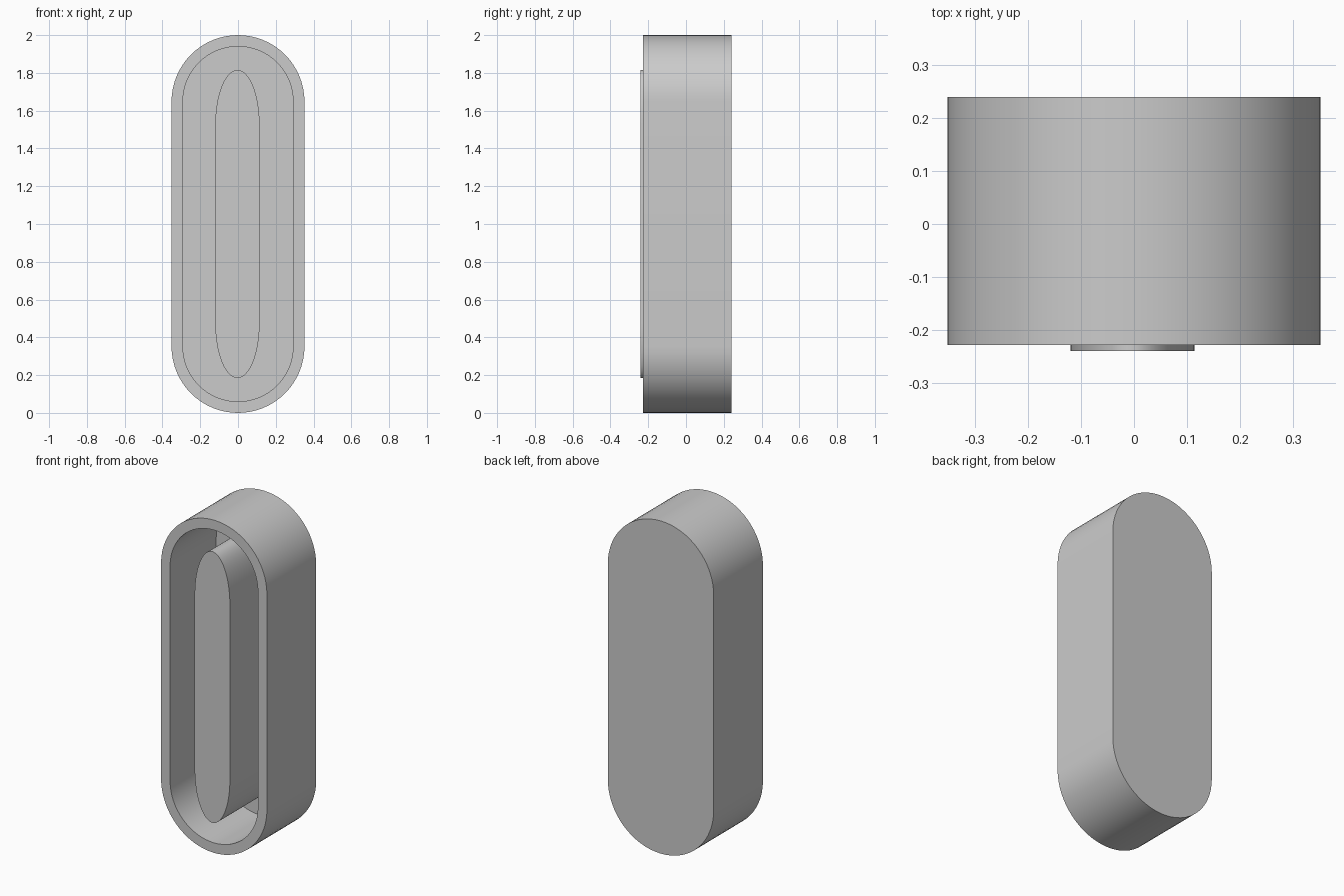
import bpy
import bmesh
from math import cos, sin, pi

SEGMENTS = 32  # steps in each rounded end

if "Cube" in bpy.data.objects:
    bpy.data.objects.remove(bpy.data.objects["Cube"], do_unlink=True)

grey = bpy.data.materials.new("plain grey")
grey.use_nodes = True
grey.diffuse_color = (0.6, 0.6, 0.6, 1)
grey.node_tree.nodes["Principled BSDF"].inputs["Base Color"].default_value = (0.6, 0.6, 0.6, 1)


def capsule(half_width, half_height, cap_height):
    """Upright slot outline with round or elliptical ends, centred on z = 1."""
    points = []
    for side in (1, -1):
        for i in range(SEGMENTS + 1):
            a = pi * i / SEGMENTS
            x = half_width * cos(a)
            z = half_height - cap_height + cap_height * sin(a)
            points.append((side * x, 1 + side * z))
    return points


def loft(name, sections, x_shift=0):
    """Join matching outlines placed along y, closing the first and last."""
    bm = bmesh.new()
    rings = [[bm.verts.new((x + x_shift, y, z)) for x, z in outline]
             for outline, y in sections]
    for a, b in zip(rings, rings[1:]):
        for i in range(len(a)):
            j = (i + 1) % len(a)
            bm.faces.new((a[i], a[j], b[j], b[i]))
    bm.faces.new(rings[0])
    bm.faces.new(rings[-1])
    bmesh.ops.recalc_face_normals(bm, faces=bm.faces)
    mesh = bpy.data.meshes.new(name)
    bm.to_mesh(mesh)
    bm.free()
    mesh.materials.append(grey)
    obj = bpy.data.objects.new(name, mesh)
    bpy.context.collection.objects.link(obj)
    bpy.ops.object.select_all(action="DESELECT")
    obj.select_set(True)
    bpy.context.view_layer.objects.active = obj
    bpy.ops.object.shade_smooth_by_angle()
    return obj


back, front, floor = 0.24, -0.228, 0.21

# Open-fronted tray: back, outer wall, rim, inner wall, floor
outer = capsule(0.352, 1.0, 0.352)
inner = capsule(0.292, 0.94, 0.292)
loft("tray", [(outer, back), (outer, front), (inner, front), (inner, floor)])

# Raised island with elliptical ends, standing slightly proud of the rim
island = capsule(0.117, 0.815, 0.287)
loft("centre_island", [(island, floor), (island, -0.24)], x_shift=-0.003)
